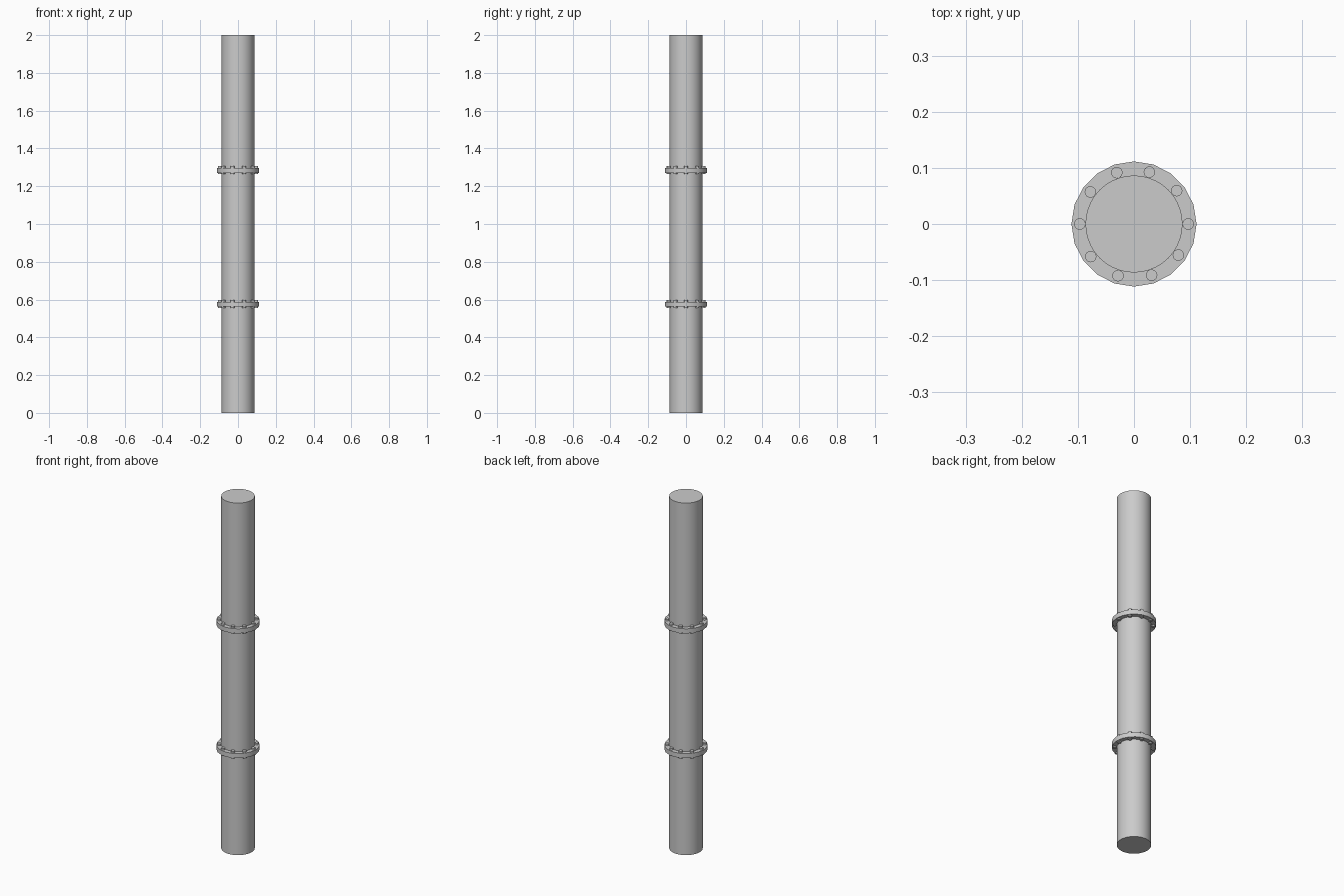
import bpy
from math import radians, cos, sin

if "Cube" in bpy.data.objects:
    bpy.data.objects.remove(bpy.data.objects["Cube"])


def cylinder(name, radius, z0, z1, sides, x=0.0, y=0.0):
    bpy.ops.mesh.primitive_cylinder_add(
        vertices=sides, radius=radius, depth=z1 - z0, location=(x, y, (z0 + z1) / 2))
    obj = bpy.context.object
    obj.name = name
    bpy.ops.object.shade_smooth_by_angle(angle=radians(30))
    return obj


# Main pipe
cylinder("pipe", 0.0865, 0.0, 2.0, 40)

# Bolt positions around the flange, slightly uneven
bolt_angles = [0, 38, 73.5, 108.5, 143.7, 180, 217, 252.8, 289, 325]

# Two flanges with through bolts
for label, z in (("lower", 0.575), ("upper", 1.284)):
    cylinder(f"{label}_flange", 0.1115, z - 0.013, z + 0.013, 20)
    for i, deg in enumerate(bolt_angles):
        a = radians(deg)
        cylinder(f"{label}_bolt_{i + 1}", 0.0102, z - 0.019, z + 0.022, 16,
                 0.0965 * cos(a), 0.0965 * sin(a))
